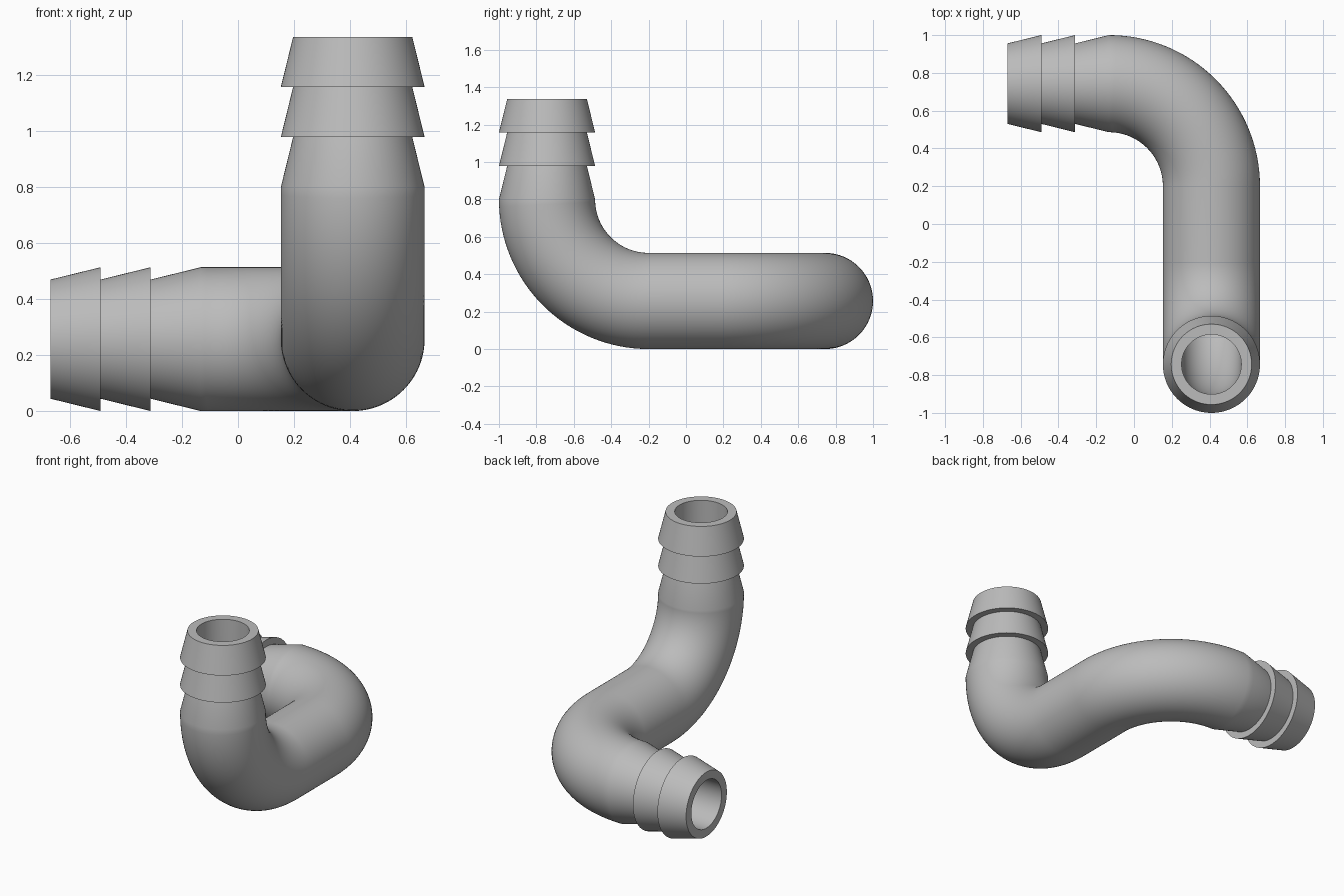
import bpy, bmesh
from math import sin, cos, pi, radians
from mathutils import Vector

cube = bpy.data.objects.get("Cube")
if cube:
    bpy.data.objects.remove(cube, do_unlink=True)

SIDES, STEPS = 96, 32
R, NECK, BORE = 0.257, 0.213, 0.158   # tube, barb tip and bore radii
BEND, BARB = 0.543, 0.179             # bend radius, length of one barb
X, Y = 0.41, 0.743                    # tube axis offsets

# Plain grey plastic
mat = bpy.data.materials.new("grey plastic")
mat.use_nodes = True
grey = (0.5, 0.5, 0.5, 1)
mat.diffuse_color = grey
mat.node_tree.nodes["Principled BSDF"].inputs["Base Color"].default_value = grey


def upright_bend(a):
    """Position, direction and side vector along the bend that turns down to back."""
    centre = Vector((X, BEND - Y, R + BEND))
    return centre + BEND * Vector((0, -cos(a), -sin(a))), Vector((0, sin(a), -cos(a))), Vector((1, 0, 0))


def level_bend(a):
    """Position, direction and side vector along the bend that turns back to right."""
    centre = Vector((X - BEND, Y - BEND, R))
    side = Vector((cos(a), sin(a), 0))
    return centre + BEND * side, Vector((-sin(a), cos(a), 0)), side


# Barb profile: distance beyond the bend and radius, from bend to tip
barbs = []
for i in range(3):
    barbs += [(i * BARB, R), ((i + 1) * BARB, NECK)]

# Bent run of the tube
angles = [pi / 2 * i / STEPS for i in range(STEPS + 1)]
run = [upright_bend(a) for a in angles] + [level_bend(a) for a in angles]


def shifted(station, distance):
    p, d, u = station
    return p + d * distance, d, u


# Outer skin from tip to tip, then the bore back again
outer = [(shifted(run[0], -t), r) for t, r in reversed(barbs)]
outer += [(s, R) for s in run[1:-1]]
outer += [(shifted(run[-1], t), r) for t, r in barbs]
bore = [(outer[-1][0], BORE)] + [(s, BORE) for s in reversed(run)] + [(outer[0][0], BORE)]

bm = bmesh.new()
rings = []
for (p, d, u), r in outer + bore:
    v = u.cross(d)
    rings.append([bm.verts.new(p + r * (u * cos(2 * pi * k / SIDES) + v * sin(2 * pi * k / SIDES)))
                  for k in range(SIDES)])
for a, b in zip(rings, rings[1:] + rings[:1]):
    for k in range(SIDES):
        n = (k + 1) % SIDES
        bm.faces.new((a[k], a[n], b[n], b[k]))
bmesh.ops.recalc_face_normals(bm, faces=bm.faces)
mesh = bpy.data.meshes.new("barbed_elbow_pipe")
bm.to_mesh(mesh)
bm.free()
mesh.materials.append(mat)

pipe = bpy.data.objects.new("barbed_elbow_pipe", mesh)
bpy.context.collection.objects.link(pipe)
bpy.context.view_layer.objects.active = pipe
pipe.select_set(True)
bpy.ops.object.shade_smooth_by_angle(angle=radians(30))
